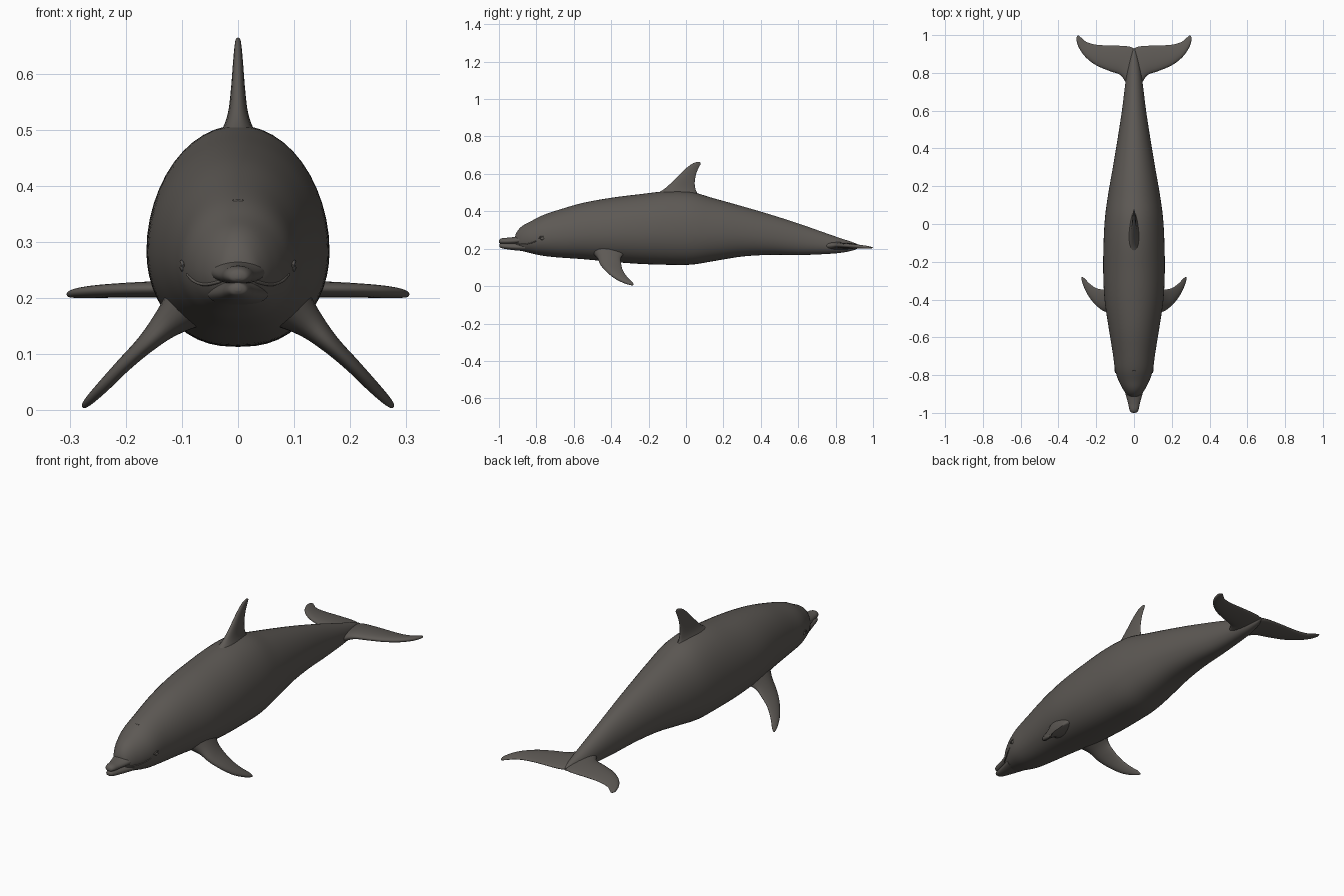
import bpy, bmesh, math
from mathutils import Vector

cube = bpy.data.objects.get("Cube")
if cube:
    bpy.data.objects.remove(cube, do_unlink=True)

skin = bpy.data.materials.new("dark warm grey skin")
skin.use_nodes = True
colour = (0.11, 0.10, 0.09, 1)
skin.diffuse_color = colour
shader = skin.node_tree.nodes["Principled BSDF"]
shader.inputs["Base Color"].default_value = colour
shader.inputs["Roughness"].default_value = 0.6


def spline(rows, t):
    """Smooth value through a list of equal-length rows, t from 0 to 1."""
    f = t * (len(rows) - 1)
    i = min(int(f), len(rows) - 2)
    u = f - i
    p0, p1, p2, p3 = (rows[max(0, min(len(rows) - 1, i + k))] for k in (-1, 0, 1, 2))
    return [0.5 * (2*b + (c - a)*u + (2*a - 5*b + 4*c - d)*u*u + (3*b - a - 3*c + d)*u**3)
            for a, b, c, d in zip(p0, p1, p2, p3)]


def finish(obj):
    obj.data.materials.append(skin)
    bpy.ops.object.select_all(action='DESELECT')
    obj.select_set(True)
    bpy.context.view_layer.objects.active = obj
    bpy.ops.object.shade_smooth_by_angle(angle=math.radians(50))


def loft(name, rings):
    """Skin a list of closed rings and cap both ends."""
    bm = bmesh.new()
    loops = [[bm.verts.new(p) for p in ring] for ring in rings]
    n = len(loops[0])
    for a, b in zip(loops, loops[1:]):
        for i in range(n):
            bm.faces.new((a[i], a[(i + 1) % n], b[(i + 1) % n], b[i]))
    for ring in (loops[0], loops[-1]):
        c = bm.verts.new(sum((v.co for v in ring), Vector()) / n)
        for i in range(n):
            bm.faces.new((ring[i], ring[(i + 1) % n], c))
    bmesh.ops.recalc_face_normals(bm, faces=bm.faces)
    mesh = bpy.data.meshes.new(name)
    bm.to_mesh(mesh)
    bm.free()
    obj = bpy.data.objects.new(name, mesh)
    bpy.context.collection.objects.link(obj)
    finish(obj)
    return obj


def section(row, angle, grow=0.0):
    """Egg-shaped point on a body section: y, half width, bottom, top."""
    y, w, bottom, top = row
    mid = bottom + 0.44 * (top - bottom)
    c, s = math.cos(angle), math.sin(angle)
    power = 1.0 if s > 0 else 0.82
    x = math.copysign(abs(c) ** power, c) * (w + grow)
    return Vector((x, y, mid + s * ((top - mid if s > 0 else mid - bottom) + grow)))


def body_loft(name, rows, steps, sides=48):
    loft(name, [[section(spline(rows, k / steps), math.tau * i / sides) for i in range(sides)]
                for k in range(steps + 1)])


def blade(name, stations, sign=1, steps=32, sides=24):
    """Streamlined fin; each station is leading point, trailing point, thickness."""
    rings = []
    for k in range(steps + 1):
        row = spline(stations, k / steps)
        a, b, thick = Vector(row[:3]), Vector(row[3:6]), row[6]
        span = Vector(stations[-1][:3]) - Vector(stations[0][:3])
        normal = (b - a).cross(span).normalized()
        ring = []
        for i in range(sides):
            t = math.tau * i / sides
            u = 0.5 - 0.5 * math.cos(t)
            p = a.lerp(b, u) + normal * thick * 0.5 * math.sin(t) * (1.25 - 0.55 * u)
            ring.append(Vector((p.x * sign, p.y, p.z)))
        rings.append(ring)
    loft(name, rings)


def crease(name, points, radius):
    """Fine raised line laid on the skin."""
    curve = bpy.data.curves.new(name, 'CURVE')
    curve.dimensions = '3D'
    curve.bevel_depth = radius
    curve.bevel_resolution = 2
    curve.use_fill_caps = True
    line = curve.splines.new('POLY')
    line.points.add(len(points) - 1)
    for p, co in zip(line.points, points):
        p.co = (*co, 1)
    obj = bpy.data.objects.new(name, curve)
    bpy.context.collection.objects.link(obj)
    curve.materials.append(skin)


# Body from forehead to tail stock
body = [
    (-.917, .012, .215, .25), (-.91, .03, .20, .278), (-.895, .044, .194, .303),
    (-.87, .061, .186, .325), (-.83, .081, .176, .346), (-.77, .10, .163, .377),
    (-.68, .113, .153, .408), (-.55, .134, .144, .445), (-.4, .156, .13, .472),
    (-.25, .163, .119, .491), (-.1, .161, .114, .507), (.03, .154, .115, .502),
    (.15, .138, .134, .469), (.3, .112, .158, .427), (.45, .087, .167, .383),
    (.6, .064, .166, .335), (.72, .049, .17, .293), (.82, .036, .177, .258),
    (.89, .02, .19, .235), (.93, .004, .207, .218)]
body_loft("body", body, 114)

# Beak: upper and lower jaw meeting at the mouth line
body_loft("upper_jaw", [
    (-1, .005, .234, .242), (-.995, .017, .229, .251), (-.98, .025, .226, .257),
    (-.95, .031, .225, .259), (-.91, .042, .225, .265), (-.86, .056, .224, .28)], 30, 32)
body_loft("lower_jaw", [
    (-.998, .005, .212, .221), (-.992, .016, .205, .227), (-.975, .023, .2, .229),
    (-.95, .029, .196, .23), (-.91, .04, .191, .232), (-.86, .054, .187, .234)], 30, 32)

# Dorsal fin
blade("dorsal_fin", [
    (0, -.20, .475, 0, .12, .455, .09), (0, -.135, .507, 0, .066, .492, .055),
    (0, -.095, .537, 0, .05, .522, .035), (0, -.05, .58, 0, .047, .56, .025),
    (0, -.005, .625, 0, .056, .605, .018), (0, .03, .652, 0, .069, .635, .013),
    (0, .055, .663, 0, .078, .652, .009), (0, .07, .664, 0, .078, .661, .003)])

for side, sign in (("left", 1), ("right", -1)):
    # Flippers
    blade(side + "_flipper", [
        (.08, -.51, .19, .08, -.30, .20, .10), (.125, -.475, .153, .13, -.345, .157, .055),
        (.165, -.458, .115, .165, -.347, .122, .034), (.205, -.425, .077, .203, -.338, .085, .026),
        (.24, -.38, .041, .237, -.314, .049, .022), (.262, -.335, .019, .262, -.288, .023, .017),
        (.273, -.305, .009, .273, -.281, .01, .011), (.277, -.29, .005, .277, -.282, .005, .004)], sign)
    # Tail flukes
    blade(side + "_fluke", [
        (-.005, .69, .215, -.005, .925, .213, .045), (.035, .735, .216, .02, .938, .213, .04),
        (.07, .787, .217, .06, .943, .213, .034), (.13, .81, .217, .13, .945, .213, .03),
        (.20, .84, .216, .20, .949, .211, .026), (.255, .882, .214, .25, .963, .208, .022),
        (.29, .93, .211, .278, .985, .206, .017), (.304, .97, .208, .293, .998, .205, .011),
        (.305, .985, .206, .299, .999, .205, .004)], sign)

    # Eyes with a lid fold above
    row = (-.768, .10, .163, .378)
    bpy.ops.mesh.primitive_uv_sphere_add(segments=16, ring_count=10, radius=.01,
                                         location=(sign * .097, -.768, .254))
    eye = bpy.context.object
    eye.name = side + "_eye"
    eye.scale = (.7, 1.2, .75)
    finish(eye)
    crease(side + "_eyelid", [(sign * (.101 - .003 * abs(k) / 4), -.768 + k * .005,
                               .265 - .0005 * k * k) for k in range(-4, 5)], .003)

    # Mouth corner running back along the cheek
    mouth = []
    for k in range(13):
        t = k / 12
        y = -.91 + .11 * t
        i = next(j for j in range(len(body) - 1) if body[j + 1][0] >= y)
        u = (y - body[i][0]) / (body[i + 1][0] - body[i][0])
        row = [a + (b - a) * u for a, b in zip(body[i], body[i + 1])]
        z = .23 - .008 * math.sin(math.pi * t) + .012 * t * t
        mid = row[2] + .44 * (row[3] - row[2])
        s = (z - mid) / ((row[3] - mid) if z > mid else (mid - row[2]))
        p = section(row, math.asin(max(-1, min(1, s))))
        mouth.append((sign * p.x, p.y, p.z))
    crease(side + "_mouth_corner", mouth, .003)

# Blowhole crescent on the crown
crease("blowhole", [(.022 * math.sin(a), -.775 + .012 * (1 - math.cos(a)), .373 - .004 * math.sin(a) ** 2)
                    for a in [math.radians(-80 + 16 * k) for k in range(11)]], .003)
